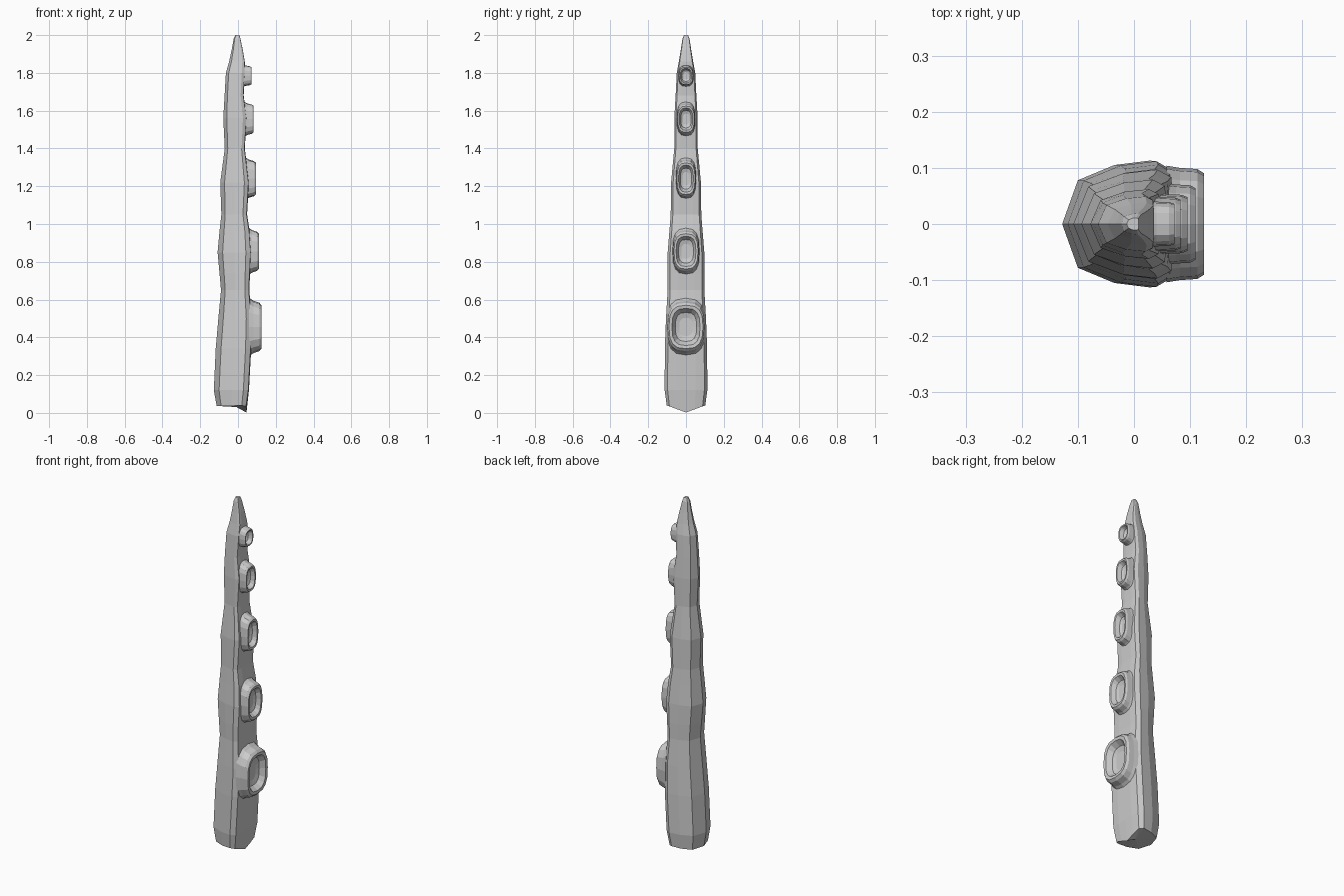
import bpy, bmesh, math

if "Cube" in bpy.data.objects:
    bpy.data.objects.remove(bpy.data.objects["Cube"])

grey = bpy.data.materials.new("plain grey")
grey.diffuse_color = (0.6, 0.6, 0.6, 1)
grey.use_nodes = True
grey.node_tree.nodes["Principled BSDF"].inputs["Base Color"].default_value = grey.diffuse_color


def loft(name, rings):
    """Skin closed rings of points in order and cap both ends."""
    bm = bmesh.new()
    loops = [[bm.verts.new(p) for p in ring] for ring in rings]
    n = len(loops[0])
    for a, b in zip(loops, loops[1:]):
        for i in range(n):
            j = (i + 1) % n
            bm.faces.new((a[i], a[j], b[j], b[i]))
    for ring in (loops[0], loops[-1]):
        c = bm.verts.new(sum((v.co for v in ring), ring[0].co * 0) / n)
        for i in range(n):
            bm.faces.new((ring[i], ring[(i + 1) % n], c))
    bmesh.ops.recalc_face_normals(bm, faces=bm.faces)
    me = bpy.data.meshes.new(name)
    bm.to_mesh(me)
    bm.free()
    me.materials.append(grey)
    ob = bpy.data.objects.new(name, me)
    bpy.context.collection.objects.link(ob)
    return ob


# Tentacle body: rounded back, flat sucker side (u across x, v across y)
half = [(0, 0), (0.15, 0.69), (0.5, 0.93), (0.84, 1.0), (0.98, 0.86), (1.0, 0.45)]
section = half + [(1, 0)] + [(u, -v) for u, v in half[:0:-1]]

# z, back x, sucker-side x, half width
levels = [
    (0.12, -0.128, 0.058, 0.113), (0.34, -0.118, 0.070, 0.112),
    (0.50, -0.104, 0.072, 0.106), (0.65, -0.090, 0.060, 0.097),
    (0.74, -0.098, 0.064, 0.098), (0.85, -0.108, 0.070, 0.097),
    (0.96, -0.098, 0.062, 0.088), (1.05, -0.088, 0.048, 0.081),
    (1.22, -0.094, 0.058, 0.079), (1.40, -0.070, 0.036, 0.062),
    (1.56, -0.078, 0.046, 0.062), (1.68, -0.071, 0.030, 0.055),
    (1.80, -0.064, 0.036, 0.049), (1.86, -0.047, 0.036, 0.038),
    (1.92, -0.034, 0.026, 0.028), (1.98, -0.023, 0.013, 0.019),
    (2.00, -0.013, 0.008, 0.011),
]


def body_ring(z, x0, x1, w):
    return [(x0 + (x1 - x0) * u, w * v, z) for u, v in section]


# Slanted foot, lowest in the middle of the sucker side
foot = [(x, y, 0.037 - 0.035 * u + 0.038 * u * abs(v))
        for (x, y, z), (u, v) in zip(body_ring(0, -0.113, 0.045, 0.102), section)]
loft("tentacle_body", [foot] + [body_ring(*lv) for lv in levels])


# Suckers: flared rounded cups with a sunken floor
def cup_ring(x, zc, hy, hz, n=16):
    pts = []
    for i in range(n):
        a = 2 * math.pi * i / n
        c, s = math.cos(a), math.sin(a)
        pts.append((x, hy * math.copysign(abs(c) ** 0.72, c),
                    zc + hz * math.copysign(abs(s) ** 0.72, s)))
    return pts


# centre z, half width, half height, body x, rim x
suckers = [
    (0.455, 0.098, 0.128, 0.064, 0.125), (0.855, 0.069, 0.104, 0.060, 0.110),
    (1.240, 0.052, 0.093, 0.044, 0.095), (1.555, 0.047, 0.077, 0.036, 0.083),
    (1.785, 0.039, 0.050, 0.026, 0.072),
]
for k, (zc, hy, hz, xb, xr) in enumerate(suckers, 1):
    d = xr - xb
    profile = [(xb - 0.006, 1.06, 1.22), (xb + 0.3 * d, 1.02, 1.08),
               (xr - 0.2 * d, 1.0, 1.0), (xr, 0.92, 0.9),
               (xr - 0.03 * d, 0.76, 0.77), (xr - 0.5 * d, 0.58, 0.6),
               (xr - 0.62 * d, 0.36, 0.38)]
    loft(f"sucker_{k}", [cup_ring(x, zc, hy * sy, hz * sz) for x, sy, sz in profile])
